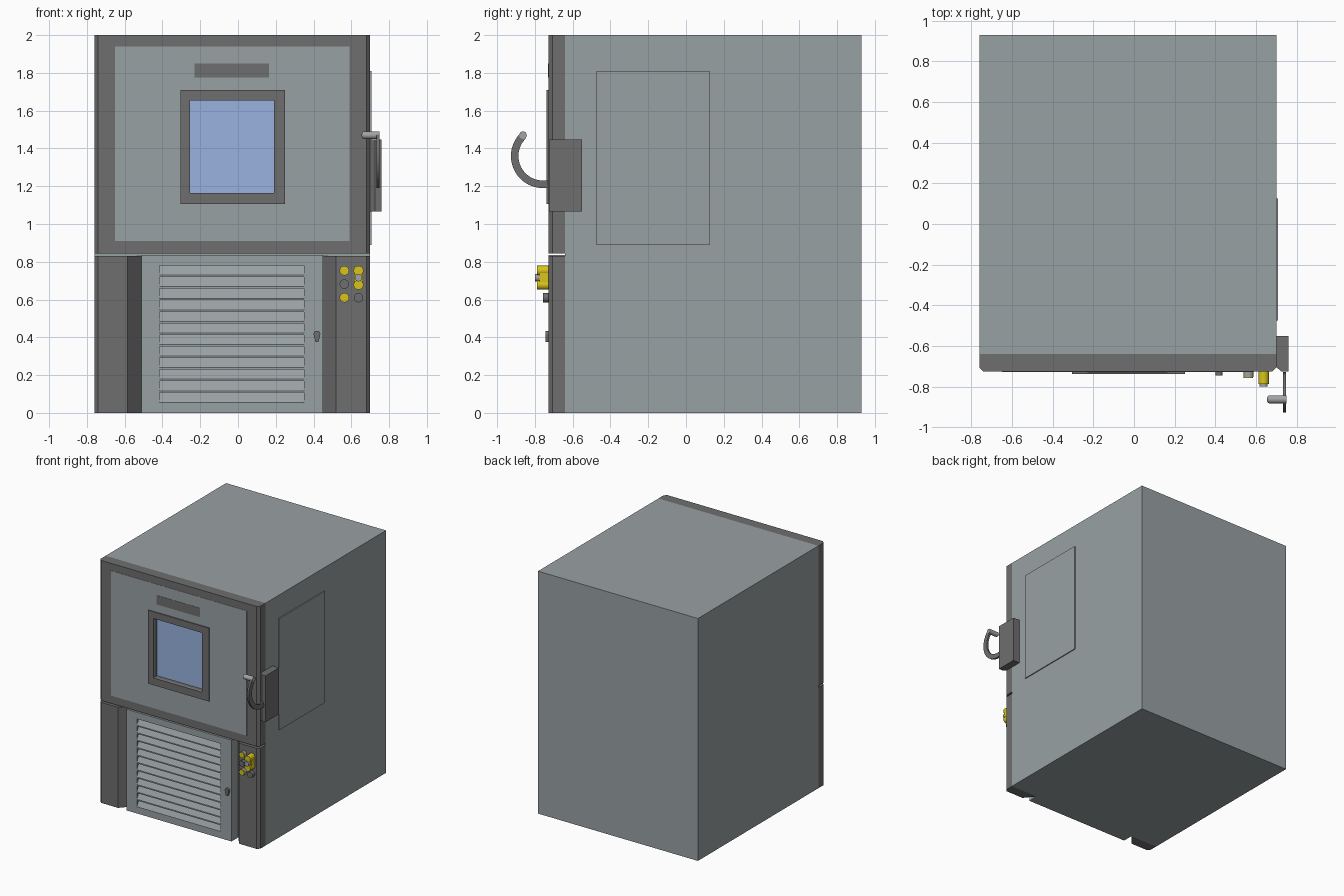
import bpy, bmesh, math
from mathutils import Vector

if "Cube" in bpy.data.objects:
    bpy.data.objects.remove(bpy.data.objects["Cube"])


def material(name, rgb):
    m = bpy.data.materials.new(name)
    m.diffuse_color = (*rgb, 1)
    m.use_nodes = True
    m.node_tree.nodes["Principled BSDF"].inputs["Base Color"].default_value = m.diffuse_color
    return m


STEEL = material("light_steel", (0.318, 0.355, 0.367))
DARK = material("dark_grey", (0.157, 0.157, 0.157))
GLASS = material("blue_glass", (0.32, 0.45, 0.75))
YELLOW = material("yellow", (0.70, 0.56, 0.01))
SILVER = material("silver_grey", (0.36, 0.37, 0.38))
AXIS = {"x": lambda a, b, t: (t, a, b),
        "y": lambda a, b, t: (a, t, b),
        "z": lambda a, b, t: (a, b, t)}


def prism(name, profile, axis, t0, t1, mat):
    """Extrude a 2D profile along an axis from t0 to t1."""
    bm = bmesh.new()
    f = AXIS[axis]
    lo = [bm.verts.new(f(a, b, t0)) for a, b in profile]
    hi = [bm.verts.new(f(a, b, t1)) for a, b in profile]
    bm.faces.new(lo)
    bm.faces.new(hi)
    for i in range(len(lo)):
        j = (i + 1) % len(lo)
        bm.faces.new((lo[i], lo[j], hi[j], hi[i]))
    bmesh.ops.recalc_face_normals(bm, faces=bm.faces)
    me = bpy.data.meshes.new(name)
    bm.to_mesh(me)
    bm.free()
    me.materials.append(mat)
    ob = bpy.data.objects.new(name, me)
    bpy.context.collection.objects.link(ob)
    return ob


def rect(a0, a1, b0, b1):
    return [(a0, b0), (a1, b0), (a1, b1), (a0, b1)]


def circle(a, b, r, n=24):
    return [(a + r * math.cos(2 * math.pi * i / n), b + r * math.sin(2 * math.pi * i / n))
            for i in range(n)]


def box(name, x0, x1, y0, y1, z0, z1, mat):
    return prism(name, rect(x0, x1, y0, y1), "z", z0, z1, mat)


def smooth(ob):
    bpy.ops.object.select_all(action="DESELECT")
    ob.select_set(True)
    bpy.context.view_layer.objects.active = ob
    bpy.ops.object.shade_smooth_by_angle(angle=math.radians(35))


def disc(name, x, z, r, y0, y1, mat):
    smooth(prism(name, circle(x, z, r), "y", y0, y1, mat))


def ring(name, outer, inner, y0, y1, mat):
    """Rectangular frame in the front plane, as one mesh."""
    ob = prism(name, rect(*outer), "y", y0, y1, mat)
    cut(ob, box("cutter", inner[0], inner[1], y0 - 0.1, y1 + 0.1, inner[2], inner[3], mat))
    return ob


def cut(ob, cutter):
    cutter.hide_render = True
    mod = ob.modifiers.new("cut", "BOOLEAN")
    mod.object = cutter
    mod.solver = "EXACT"
    bpy.context.view_layer.objects.active = ob
    bpy.ops.object.modifier_apply(modifier="cut")
    bpy.data.objects.remove(cutter)


L, R, FRONT, BACK = -0.76, 0.70, -0.727, -0.64
WINDOW = (-0.255, 0.19, 1.165, 1.655)

# Cabinet body and side access panel
box("cabinet_body", L, R, BACK, 0.93, 0, 2, STEEL)
box("side_access_panel", R - 0.01, 0.708, -0.475, 0.125, 0.89, 1.81, STEEL)

# Door with chamfered front edges and a window recess
door = prism("door", [(L, BACK), (L, FRONT + 0.02), (L + 0.02, FRONT),
                      (R - 0.02, FRONT), (R, FRONT + 0.02), (R, BACK)], "z", 0.845, 2, DARK)
cut(door, box("cutter", WINDOW[0], WINDOW[1], -0.8, -0.68, WINDOW[2], WINDOW[3], DARK))
ring("door_panel", (-0.65, 0.59, 0.91, 1.94), WINDOW, FRONT - 0.002, FRONT + 0.005, STEEL)
ring("window_frame", (-0.305, 0.25, 1.105, 1.71), WINDOW, -0.738, FRONT + 0.004, DARK)
box("window_glass", WINDOW[0], WINDOW[1], -0.69, -0.675, WINDOW[2], WINDOW[3], GLASS)
box("door_plate", -0.23, 0.165, FRONT - 0.004, FRONT + 0.004, 1.775, 1.85, DARK)

# Lower side columns, slanting back beside the louvre panel
prism("left_column", [(L, BACK), (L, FRONT + 0.02), (L + 0.02, FRONT),
                      (-0.585, FRONT), (-0.51, BACK)], "z", 0, 0.83, DARK)
prism("right_column", [(R, BACK), (R, FRONT + 0.02), (R - 0.02, FRONT),
                       (0.52, FRONT), (0.45, BACK)], "z", 0, 0.83, DARK)

# Louvre panel: plain borders and a sawtooth centre
box("panel_left_border", -0.51, -0.415, FRONT, BACK, 0, 0.835, STEEL)
box("panel_right_border", 0.35, 0.45, FRONT, BACK, 0, 0.835, STEEL)
saw = [(BACK, 0), (FRONT, 0)]
for i in range(12):
    z = 0.056 + i * 0.0612
    saw += [(FRONT, z), (FRONT + 0.004, z + 0.004), (FRONT + 0.03, z + 0.051), (FRONT, z + 0.051)]
saw += [(FRONT, 0.835), (BACK, 0.835)]
prism("louvres", saw, "x", -0.415, 0.35, STEEL)

# Panel latch, a teardrop
drop = [(0.418 + 0.018 * math.cos(a), 0.417 + 0.018 * math.sin(a))
        for a in (math.radians(-20 + 20 * i) for i in range(12))]
smooth(prism("panel_latch", drop + [(0.41, 0.376), (0.426, 0.376)], "y", -0.745, FRONT + 0.005, DARK))

# Door lock block, curved lever and grip
prism("lock_block", [(0.695, -0.55), (0.76, -0.55), (0.76, -0.725), (0.725, -0.725), (0.695, -0.70)],
      "z", 1.066, 1.448, DARK)
arc = [math.radians(-80 - 145 * i / 28) for i in range(29)]
CY, CZ = -0.757, 1.36
lever = [(CY + 0.17 * math.cos(a), CZ + 0.17 * math.sin(a)) for a in arc]
lever += [(CY + 0.13 * math.cos(a), CZ + 0.13 * math.sin(a)) for a in reversed(arc)]
smooth(prism("lever", lever, "x", 0.732, 0.748, DARK))
smooth(prism("lever_grip", circle(-0.863, 1.47, 0.02), "x", 0.668, 0.75, SILVER))
bpy.ops.mesh.primitive_uv_sphere_add(segments=24, ring_count=12, radius=0.02, location=(0.668, -0.863, 1.47))
tip = bpy.context.object
tip.name = "grip_tip"
tip.scale.x = 0.7
tip.data.materials.append(SILVER)
smooth(tip)

# Control buttons
for z, cap in ((0.753, YELLOW), (0.682, DARK), (0.61, YELLOW)):
    disc("button_body", 0.563, z, 0.025, -0.752, FRONT + 0.005, SILVER if cap == YELLOW else DARK)
    disc("button_cap", 0.563, z, 0.023, -0.757, -0.75, cap)
disc("dark_button", 0.638, 0.61, 0.025, -0.757, FRONT + 0.005, DARK)

# Double yellow switch with a silver knob between
for z in (0.753, 0.678):
    disc("yellow_switch", 0.638, z, 0.026, -0.788, FRONT + 0.005, YELLOW)
box("switch_bridge", 0.614, 0.662, -0.775, FRONT + 0.005, 0.69, 0.74, YELLOW)
disc("switch_knob", 0.638, 0.716, 0.02, -0.80, FRONT, SILVER)
